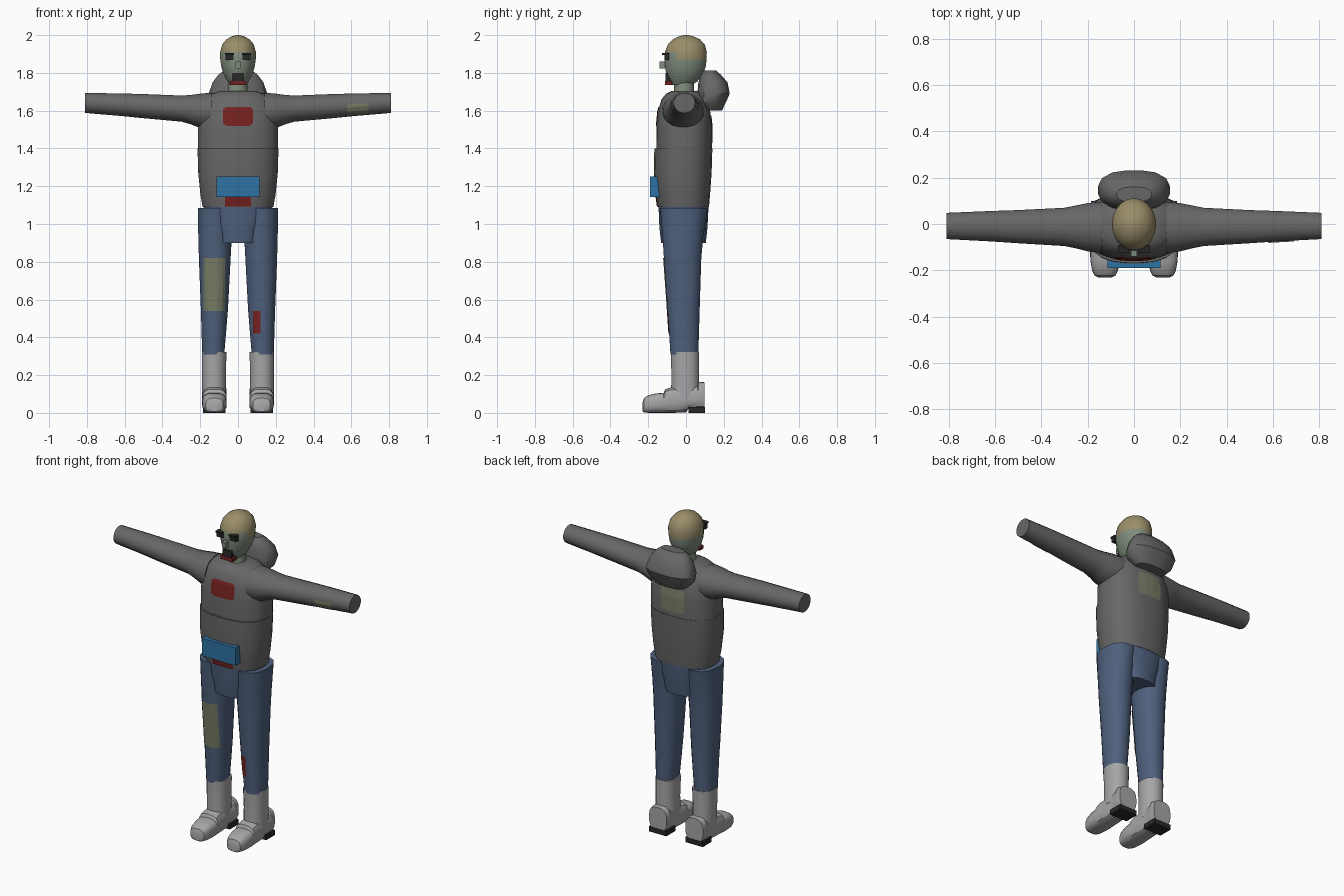
import bpy, bmesh, math
from mathutils import Vector
from mathutils.bvhtree import BVHTree

if "Cube" in bpy.data.objects:
    bpy.data.objects.remove(bpy.data.objects["Cube"])


def material(name, r, g, b):
    m = bpy.data.materials.new(name)
    m.diffuse_color = (r, g, b, 1)
    m.use_nodes = True
    m.node_tree.nodes["Principled BSDF"].inputs["Base Color"].default_value = m.diffuse_color
    return m


GREY = material("charcoal cloth", .135, .135, .138)
DENIM = material("blue denim", .078, .118, .205)
BOOT = material("light grey leather", .38, .38, .39)
HAIR = material("sandy hair", .32, .265, .14)
SKIN = material("pale green skin", .215, .265, .205)
PATCH = material("olive patch", .19, .21, .135)
RED = material("dark red", .18, .016, .014)
BLUE = material("bright blue", .026, .17, .36)
DARK = material("near black", .02, .02, .022)


def finish(name, bm, mats, smooth=True):
    bmesh.ops.recalc_face_normals(bm, faces=bm.faces)
    me = bpy.data.meshes.new(name)
    bm.to_mesh(me)
    bm.free()
    ob = bpy.data.objects.new(name, me)
    bpy.context.collection.objects.link(ob)
    for m in mats:
        me.materials.append(m)
    if smooth:
        bpy.ops.object.select_all(action='DESELECT')
        ob.select_set(True)
        bpy.context.view_layer.objects.active = ob
        bpy.ops.object.shade_smooth_by_angle(angle=math.radians(35))
    return ob


def loft(name, rings, mat, axis='z', n=16, power=2.0, rule=None):
    """Rings are (position, a_min, a_max, b_min, b_max) along the axis."""
    bm = bmesh.new()
    loops = []
    for p, a0, a1, b0, b1 in rings:
        loop = []
        for i in range(n):
            t = 2 * math.pi * (i + .5) / n
            c, s = math.cos(t), math.sin(t)
            k = (abs(c) ** power + abs(s) ** power) ** (-1 / power)
            k /= math.cos(math.pi / n) if power == 2 else 1
            a = (a0 + a1) / 2 + (a1 - a0) / 2 * c * k
            b = (b0 + b1) / 2 + (b1 - b0) / 2 * s * k
            co = {'z': (a, b, p), 'x': (p, a, b), 'y': (a, p, b)}[axis]
            loop.append(bm.verts.new(co))
        loops.append(loop)
    for lo, hi in zip(loops, loops[1:]):
        for i in range(n):
            j = (i + 1) % n
            bm.faces.new((lo[i], lo[j], hi[j], hi[i]))
    bm.faces.new(loops[0])
    bm.faces.new(loops[-1])
    mats = mat if isinstance(mat, list) else [mat]
    if rule:
        for f in bm.faces:
            f.material_index = rule(f.calc_center_median())
    return finish(name, bm, mats)


def box(name, x0, x1, y0, y1, z0, z1, mat):
    bm = bmesh.new()
    bmesh.ops.create_cube(bm, size=1)
    for v in bm.verts:
        v.co = ((x0 + x1) / 2 + v.co.x * (x1 - x0),
                (y0 + y1) / 2 + v.co.y * (y1 - y0),
                (z0 + z1) / 2 + v.co.z * (z1 - z0))
    return finish(name, bm, [mat], False)


def patch(name, target, x0, x1, z0, z1, mat, side=-1, corner=.0, n=10):
    """Thin plate projected onto a part from the front (-1) or back (+1)."""
    tree = BVHTree.FromObject(target, bpy.context.evaluated_depsgraph_get())
    bm = bmesh.new()
    grid = []
    for j in range(n + 1):
        z = z0 + (z1 - z0) * j / n
        d = max(0, corner - min(z - z0, z1 - z))
        inset = corner - math.sqrt(max(0, corner ** 2 - d ** 2))
        row = []
        for i in range(n + 1):
            x = x0 + inset + (x1 - x0 - 2 * inset) * i / n
            hit = tree.ray_cast(Vector((x, side, z)), Vector((0, -side, 0)))[0]
            row.append(bm.verts.new((x, hit.y + side * .004, z)) if hit else None)
        grid.append(row)
    for r, s in zip(grid, grid[1:]):
        for i in range(n):
            quad = (r[i], r[i + 1], s[i + 1], s[i])
            if all(quad):
                bm.faces.new(quad if side < 0 else quad[::-1])
    me = bpy.data.meshes.new(name)
    bm.to_mesh(me)
    bm.free()
    me.materials.append(mat)
    ob = bpy.data.objects.new(name, me)
    bpy.context.collection.objects.link(ob)
    return ob


def sym(p, r, y0, y1):
    return (p, -r, r, y0, y1)


# Upper and lower sweater
chest = loft("sweater_chest", [
    sym(1.38, .213, -.158, .137), sym(1.52, .213, -.156, .137),
    sym(1.60, .205, -.148, .128), sym(1.66, .175, -.13, .105),
    sym(1.69, .14, -.105, .085), sym(1.705, .09, -.075, .06)], GREY, n=24, power=2.5)
belly = loft("sweater_belly", [
    sym(1.09, .188, -.15, .122), sym(1.16, .20, -.16, .128),
    sym(1.27, .211, -.171, .136), sym(1.40, .215, -.168, .14)], GREY, n=24, power=2.5)

# Hood hanging behind the neck
loft("hood", [
    sym(1.60, .10, .10, .19), sym(1.645, .145, .065, .212), sym(1.69, .156, .06, .232),
    sym(1.75, .135, .065, .22), sym(1.79, .105, .075, .185),
    sym(1.812, .075, .095, .16)], GREY, n=16, power=2.6)

# Trousers
loft("trouser_seat", [
    sym(.90, .117, -.132, .105), sym(.96, .125, -.139, .112), sym(1.00, .15, -.142, .115),
    sym(1.095, .185, -.146, .12)], DENIM, n=20, power=2.6)

legs, arms = {}, {}
for s, side in ((-1, "right"), (1, "left")):
    def mx(p, a, b, c, d):
        lo, hi = sorted((s * a, s * b))
        return (p, lo, hi, c, d)

    # Trouser leg
    legs[s] = loft(side + "_trouser_leg", [
        mx(.31, .072, .19, -.083, .066), mx(.54, .053, .197, -.098, .073),
        mx(.82, .038, .208, -.118, .082), mx(.93, .032, .211, -.125, .092),
        mx(1.085, .03, .214, -.138, .115)], DENIM, n=16, power=2.3)

    # Sleeve tapering to the wrist
    arms[s] = loft(side + "_sleeve", [
        (s * .14, -.125, .095, 1.50, 1.695), (s * .20, -.118, .09, 1.508, 1.69),
        (s * .25, -.105, .08, 1.528, 1.683), (s * .30, -.095, .07, 1.542, 1.68),
        (s * .50, -.083, .06, 1.56, 1.688), (s * .62, -.075, .056, 1.572, 1.691),
        (s * .81, -.065, .048, 1.588, 1.694)], GREY, axis='x', n=16)

    # Boot shaft, foot and heel
    loft(side + "_boot_shaft", [
        mx(.08, .062, .19, -.08, .072), mx(.20, .064, .19, -.078, .07),
        mx(.322, .06, .192, -.081, .07)], BOOT, n=16, power=2.3)
    loft(side + "_boot_foot", [
        (y, s * .125 - r, s * .125 + r, z0, z1) for y, r, z0, z1 in (
            (-.23, .03, .008, .055), (-.222, .046, .003, .078), (-.20, .056, 0, .093),
            (-.16, .063, 0, .103), (-.118, .065, 0, .106), (-.110, .065, 0, .125),
            (-.08, .064, 0, .135), (0, .062, .002, .14), (.012, .062, .02, .14),
            (.062, .064, .02, .15), (.066, .065, .02, .165), (.098, .06, .02, .162))],
        BOOT, axis='y', n=20, power=3.2)
    c = s * .125
    box(side + "_boot_heel", c - .06, c + .06, .012, .10, 0, .031, DARK)

    # Eye and brow
    box(side + "_eye", s * .045 - .022, s * .045 + .022, -.115, -.09, 1.868, 1.90, DARK)
    box(side + "_brow", s * .045 - .023, s * .045 + .023, -.126, -.09, 1.896, 1.906, DARK)

# Neck and head with painted hair cap
loft("neck", [sym(1.67, .058, -.068, .046), sym(1.71, .05, -.062, .042),
              sym(1.78, .05, -.062, .042)], SKIN, n=14)
loft("head", [
    sym(1.735, .04, -.075, .03), sym(1.755, .056, -.088, .06), sym(1.79, .075, -.103, .088),
    sym(1.83, .088, -.111, .104), sym(1.87, .094, -.114, .109), sym(1.91, .0945, -.112, .11),
    sym(1.95, .084, -.096, .1), sym(1.978, .061, -.068, .073), sym(1.993, .034, -.038, .042),
    sym(2.0, .01, -.01, .014)],
    [SKIN, HAIR], n=24, rule=lambda c: int(c.z > (1.91 if c.y < -.055 else 1.87)))

# Nose, mouth and stained chin
box("nose", -.013, .013, -.14, -.10, 1.823, 1.86, SKIN)
box("mouth", -.03, .03, -.109, -.07, 1.752, 1.80, DARK)
box("chin_stain", -.042, .042, -.112, -.075, 1.735, 1.757, RED)

# Waist pouch
box("waist_pouch", -.115, .115, -.19, -.14, 1.142, 1.252, BLUE)

# Patches and stains on the cloth
patch("chest_stain", chest, -.08, .08, 1.52, 1.62, RED, corner=.02)
patch("belly_stain", belly, -.07, .07, 1.092, 1.145, RED)
patch("back_patch", chest, -.08, .08, 1.43, 1.575, PATCH, side=1, corner=.015)
patch("sleeve_patch", arms[1], .58, .69, 1.583, 1.637, PATCH)
patch("thigh_patch", legs[-1], -.182, -.07, .54, .82, PATCH)
patch("shin_stain", legs[1], .08, .12, .42, .54, RED)
